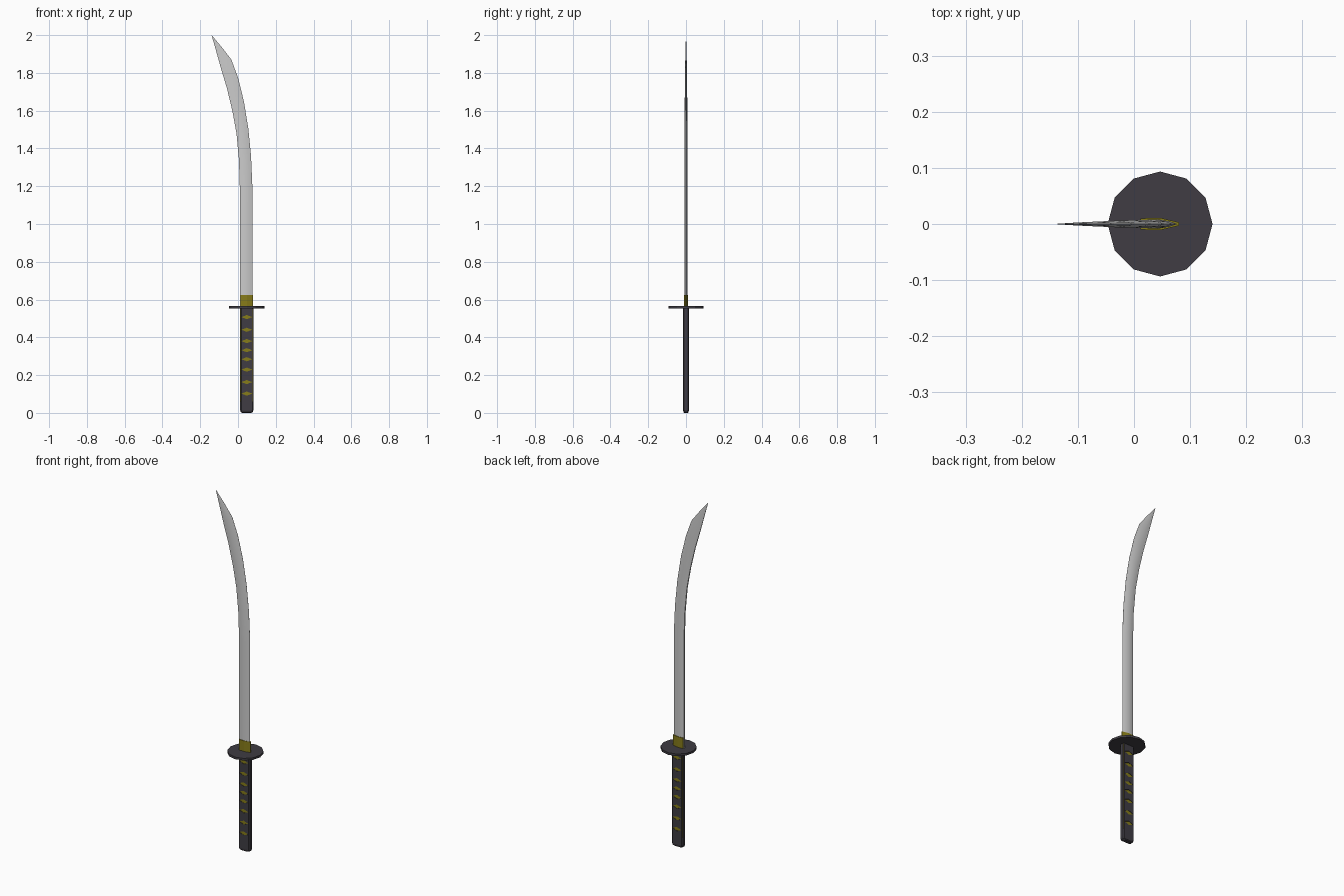
import bpy, bmesh, math

if "Cube" in bpy.data.objects:
    bpy.data.objects.remove(bpy.data.objects["Cube"])

CX = 0.0465  # shared axis of grip, guard and collar


def material(name, rgb):
    m = bpy.data.materials.new(name)
    m.diffuse_color = (*rgb, 1)
    m.use_nodes = True
    m.node_tree.nodes["Principled BSDF"].inputs["Base Color"].default_value = m.diffuse_color
    return m


dark = material("dark_wrap", (0.05, 0.046, 0.056))
gold = material("gold", (0.24, 0.2, 0.01))


def loft(name, rings, mat=None):
    """Skin a closed solid through rings of equal point count."""
    bm = bmesh.new()
    loops = [[bm.verts.new(p) for p in r] for r in rings]
    n = len(loops[0])
    for a, b in zip(loops, loops[1:]):
        for i in range(n):
            j = (i + 1) % n
            bm.faces.new((a[i], a[j], b[j], b[i]))
    bm.faces.new(loops[0][::-1])
    bm.faces.new(loops[-1])
    bmesh.ops.recalc_face_normals(bm, faces=bm.faces)
    me = bpy.data.meshes.new(name)
    bm.to_mesh(me)
    bm.free()
    ob = bpy.data.objects.new(name, me)
    bpy.context.collection.objects.link(ob)
    if mat:
        me.materials.append(mat)
    return ob


def prism(name, outline, z0, z1, mat):
    return loft(name, [[(x, y, z) for x, y in outline] for z in (z0, z1)], mat)


# Blade: spine (left) and cutting edge (right) stations, with half thickness
stations = [  # spine x, z, edge x, z, half thickness
    (0.010, 0.56, 0.076, 0.56, 0.0085),
    (0.010, 1.18, 0.076, 1.20, 0.0085),
    (0.005, 1.34, 0.069, 1.36, 0.0080),
    (-0.008, 1.48, 0.054, 1.51, 0.0075),
    (-0.030, 1.60, 0.031, 1.65, 0.0070),
    (-0.059, 1.72, 0.000, 1.775, 0.0060),
    (-0.089, 1.82, -0.035, 1.87, 0.0045),
    (-0.117, 1.92, -0.085, 1.935, 0.0025),
    (-0.140, 2.00, -0.138, 1.998, 0.0003),
]
section = [(0, -0.5), (0.2, -0.85), (0.48, -1), (0.78, -0.6), (1, -0.04),
           (1, 0.04), (0.78, 0.6), (0.48, 1), (0.2, 0.85), (0, 0.5)]
blade = loft("blade", [[(sx + (ex - sx) * t, h * w, sz + (ez - sz) * t)
                        for t, w in section] for sx, sz, ex, ez, h in stations])
bpy.context.view_layer.objects.active = blade
blade.select_set(True)
bpy.ops.object.shade_smooth_by_angle(angle=math.radians(30))
blade.select_set(False)

# Collar at the blade root
prism("collar", [(0.012, -0.010), (CX, -0.011), (0.080, -0.003),
                 (0.080, 0.003), (CX, 0.011), (0.012, 0.010)], 0.555, 0.625, gold)

# Twelve-sided guard
prism("guard", [(CX + 0.0935 * math.cos(i * math.pi / 6), 0.0935 * math.sin(i * math.pi / 6))
                for i in range(12)], 0.553, 0.565, dark)


# Wrapped grip with chamfered corners and a rounded butt
def grip_ring(inset, z):
    hx, hy, c = 0.035 - inset, 0.0155 - inset * 0.6, 0.006
    pts = [(hx, hy - c), (hx - c, hy), (c - hx, hy), (-hx, hy - c),
           (-hx, c - hy), (c - hx, -hy), (hx - c, -hy), (hx, c - hy)]
    return [(CX + x, y, z) for x, y in pts]


grip = loft("grip", [grip_ring(0.010, 0), grip_ring(0.003, 0.004),
                     grip_ring(0, 0.014), grip_ring(0, 0.555)], dark)

# Diamond windows cut through the wrap, showing a gold core
for i, z in enumerate((0.102, 0.163, 0.229, 0.284, 0.332, 0.380, 0.440, 0.507)):
    diamond = [(CX - 0.029, z), (CX, z - 0.011), (CX + 0.029, z), (CX, z + 0.011)]
    cutter = loft(f"diamond_cutter_{i}", [[(x, y, zz) for x, zz in diamond]
                                          for y in (-0.03, 0.03)])
    cutter.hide_render = True
    cutter.hide_viewport = True
    mod = grip.modifiers.new("diamond", 'BOOLEAN')
    mod.object = cutter
    mod.solver = 'EXACT'
prism("grip_core", [(CX - 0.032, -0.0135), (CX + 0.032, -0.0135),
                    (CX + 0.032, 0.0135), (CX - 0.032, 0.0135)], 0.06, 0.55, gold)
